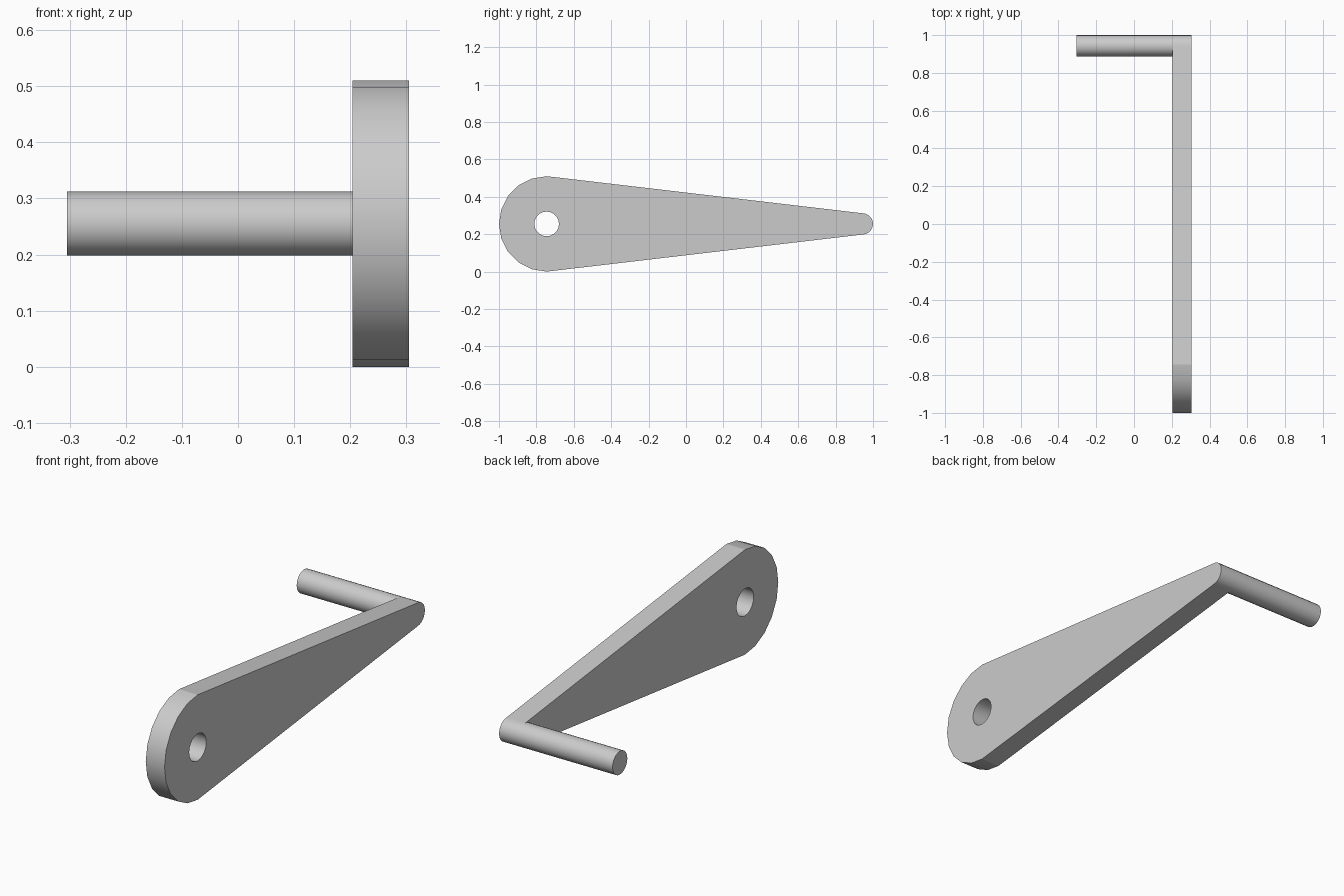
import bpy, bmesh, math

cube = bpy.data.objects.get("Cube")
if cube:
    bpy.data.objects.remove(cube, do_unlink=True)

HUB_Y, TIP_Y, AXIS_Z = -0.745, 0.943, 0.255
HUB_R, TIP_R, HOLE_R = 0.255, 0.057, 0.066
INNER_X, OUTER_X = 0.204, 0.305
SIDES = 20

grey = bpy.data.materials.new("plain grey")
grey.use_nodes = True
colour = (0.6, 0.6, 0.6, 1)
grey.diffuse_color = colour
grey.node_tree.nodes["Principled BSDF"].inputs["Base Color"].default_value = colour


def arc(y, radius, start, steps):
    """Points on a circle in the side plane, as (y, z)."""
    angles = [start + i * math.tau / SIDES for i in range(steps)]
    return [(y + radius * math.cos(a), AXIS_Z + radius * math.sin(a)) for a in angles]


def extruded(name, loops, x0, x1):
    """Fill the outline (further loops are holes) and give it thickness along x."""
    bm = bmesh.new()
    edges = []
    for loop in loops:
        verts = [bm.verts.new((x0, y, z)) for y, z in loop]
        edges += [bm.edges.new((v, verts[i - 1])) for i, v in enumerate(verts)]
    bmesh.ops.triangle_fill(bm, edges=edges, use_beauty=True)
    grown = bmesh.ops.extrude_face_region(bm, geom=bm.faces[:], use_keep_orig=True)
    moved = [g for g in grown["geom"] if isinstance(g, bmesh.types.BMVert)]
    bmesh.ops.translate(bm, verts=moved, vec=(x1 - x0, 0, 0))
    bmesh.ops.recalc_face_normals(bm, faces=bm.faces[:])
    # Round walls are smooth; end caps and the long straight walls stay flat
    for f in bm.faces:
        long_wall = max(v.co.y for v in f.verts) - min(v.co.y for v in f.verts) > 1
        f.smooth = abs(f.normal.x) < 0.5 and not long_wall
    mesh = bpy.data.meshes.new(name)
    bm.to_mesh(mesh)
    bm.free()
    mesh.materials.append(grey)
    obj = bpy.data.objects.new(name, mesh)
    bpy.context.collection.objects.link(obj)
    return obj


# Tapered crank arm with a shaft hole through its wide end
half = SIDES // 2 + 1
outline = (arc(HUB_Y, HUB_R, math.pi / 2, half)
           + arc(TIP_Y, TIP_R, -math.pi / 2, half))
shaft_hole = arc(HUB_Y, HOLE_R, 0, SIDES)
extruded("crank_arm", [outline, shaft_hole], INNER_X, OUTER_X)

# Round handle at the narrow end
extruded("handle", [arc(TIP_Y, TIP_R, 0, SIDES)], -OUTER_X, INNER_X)
